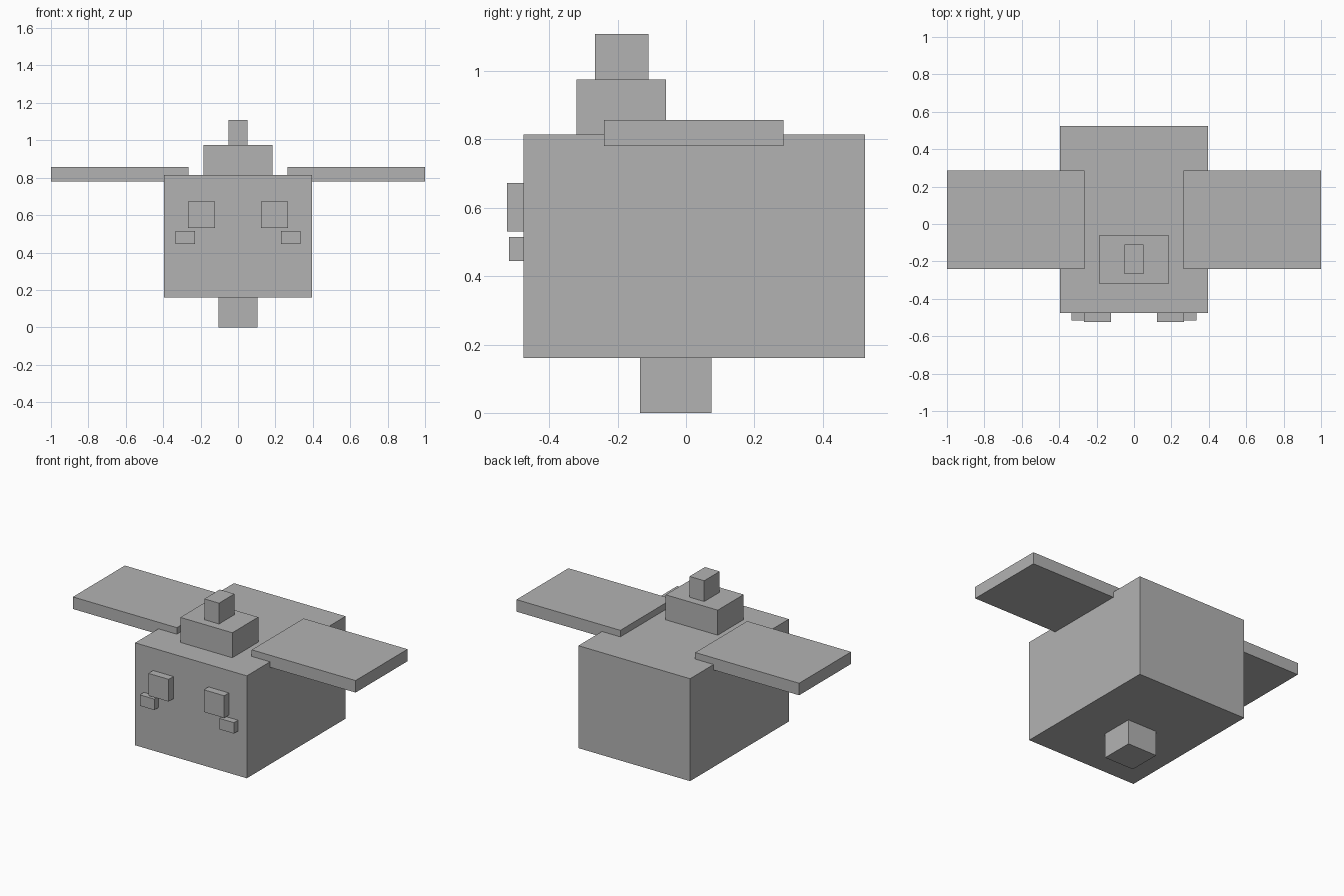
import bpy
from mathutils import Vector

default_cube = bpy.data.objects.get("Cube")
if default_cube:
    bpy.data.objects.remove(default_cube, do_unlink=True)

# Single plain grey finish
GREY = (0.45, 0.45, 0.45, 1.0)
grey = bpy.data.materials.new("plain grey")
grey.use_nodes = True
grey.diffuse_color = GREY
grey.node_tree.nodes["Principled BSDF"].inputs["Base Color"].default_value = GREY


def box(name, low, high):
    """Box spanning two opposite corners."""
    low, high = Vector(low), Vector(high)
    bpy.ops.mesh.primitive_cube_add(size=1, location=(low + high) / 2)
    obj = bpy.context.object
    obj.name = name
    obj.scale = high - low
    bpy.ops.object.transform_apply(location=False, rotation=False, scale=True)
    obj.data.materials.append(grey)
    return obj


def pair(name, low, high):
    """Left box and its mirrored right twin."""
    box("left_" + name, low, high)
    box("right_" + name, (-high[0], low[1], low[2]), (-low[0], high[1], high[2]))


# Body and the foot beneath it
box("body", (-0.395, -0.475, 0.16), (0.395, 0.523, 0.815))
box("foot", (-0.105, -0.135, 0), (0.105, 0.075, 0.16))

# Stepped crest on top
box("crest_base", (-0.184, -0.32, 0.815), (0.184, -0.058, 0.975))
box("crest_tip", (-0.052, -0.266, 0.975), (0.052, -0.11, 1.108))

# Wings set into the upper edges
pair("wing", (0.265, -0.24, 0.78), (1, 0.285, 0.857))

# Face
pair("eye", (0.124, -0.523, 0.53), (0.268, -0.475, 0.672))
pair("cheek", (0.23, -0.517, 0.445), (0.333, -0.475, 0.515))
